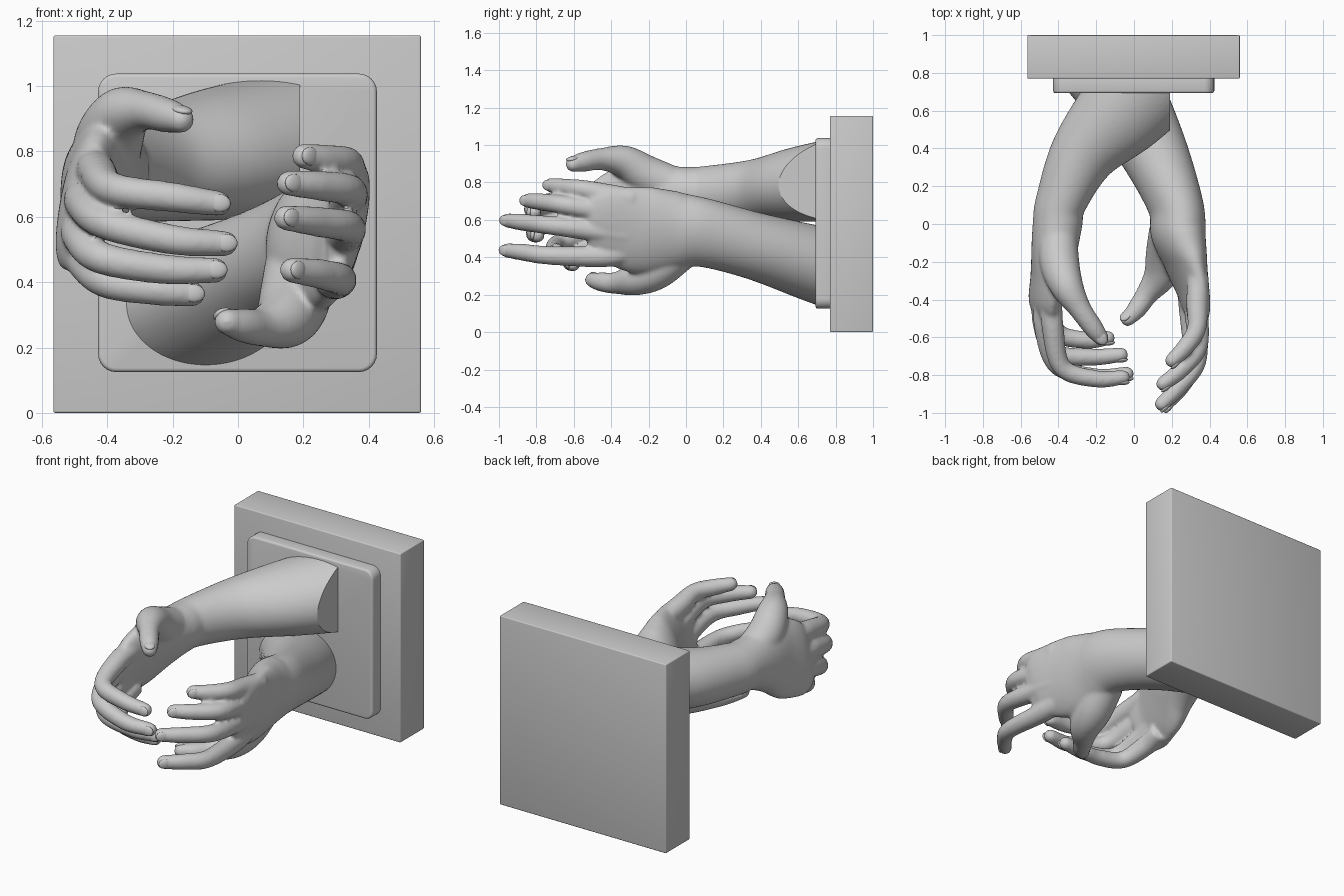
import bpy, bmesh, math
from mathutils import Vector, Matrix

if "Cube" in bpy.data.objects:
    bpy.data.objects.remove(bpy.data.objects["Cube"])


def add_object(name, bm, angle=35):
    mesh = bpy.data.meshes.new(name)
    bm.to_mesh(mesh)
    bm.free()
    ob = bpy.data.objects.new(name, mesh)
    bpy.context.collection.objects.link(ob)
    mesh.polygons.foreach_set("use_smooth", [True] * len(mesh.polygons))
    mesh.set_sharp_from_angle(angle=math.radians(angle))
    return ob


def slab(name, lo, hi, corner, edge):
    """Box with corners rounded in the xz plane and softened edges."""
    bm = bmesh.new()
    bmesh.ops.create_cube(bm, size=1)
    lo, hi = Vector(lo), Vector(hi)
    for v in bm.verts:
        v.co = Vector([(lo[i] + hi[i]) / 2 + v.co[i] * (hi[i] - lo[i]) for i in range(3)])
    if corner:
        es = [e for e in bm.edges if abs(e.verts[0].co.y - e.verts[1].co.y) > 0.01]
        bmesh.ops.bevel(bm, geom=es, offset=corner, segments=6, affect='EDGES', profile=0.5)
    es = [e for e in bm.edges if e.calc_face_angle(0) > 0.7]
    bmesh.ops.bevel(bm, geom=es, offset=edge, segments=3, affect='EDGES', profile=0.5)
    add_object(name, bm)


def smooth_path(keys, steps=8):
    """Catmull-Rom through positions and radii together."""
    k = [Vector(p) for p in keys]
    k = [2 * k[0] - k[1]] + k + [2 * k[-1] - k[-2]]
    out = []
    for i in range(1, len(k) - 2):
        a, b, c, d = k[i - 1:i + 3]
        for s in range(steps):
            t = s / steps
            out.append(0.5 * (2 * b + (c - a) * t + (2 * a - 5 * b + 4 * c - d) * t * t
                              + (3 * b - a - 3 * c + d) * t ** 3))
    return out + [k[-2]]


def tube(bm, keys, up, sides=28):
    """Loft of ellipses (x, y, z, half width, half height) with a rounded end."""
    path = smooth_path(keys)
    pos = [Vector(p[:3]) for p in path]
    n = len(path)
    rings = []
    for i, p in enumerate(path):
        t = (pos[min(i + 1, n - 1)] - pos[max(i - 1, 0)]).normalized()
        rings.append((pos[i], t, p[3], p[4]))
    p, t, w, h = rings[-1]
    for j in range(1, 6):
        a = j / 6 * math.pi / 2 * 1.1
        c = max(math.cos(a), 0.12)
        rings.append((p + t * min(w, h) * math.sin(a), t, w * c, h * c))
    loops = []
    for p, t, w, h in rings:
        side = t.cross(Vector(up)).normalized()
        v = side.cross(t)
        loops.append([bm.verts.new(p + side * w * math.cos(a) + v * h * math.sin(a))
                      for a in (2 * math.pi * q / sides for q in range(sides))])
    for a, b in zip(loops, loops[1:]):
        for q in range(sides):
            r = (q + 1) % sides
            bm.faces.new((a[q], a[r], b[r], b[q]))
    bm.faces.new(loops[0][::-1])
    bm.faces.new(loops[-1])


def nail(bm, keys, r, dorsal):
    """Flattened ellipsoid on the back of a finger tip."""
    a, tip = Vector(keys[-2]), Vector(keys[-1])
    t = (tip - a).normalized()
    d = Vector(dorsal)
    d = (d - t * d.dot(t)).normalized()
    m = Matrix((t, d.cross(t), d)).transposed().to_4x4()
    m.translation = tip - t * r * 1.0 + d * r * 0.7
    bmesh.ops.create_uvsphere(bm, u_segments=20, v_segments=10, radius=1,
                              matrix=m @ Matrix.Diagonal((r * 0.9, r * 0.72, r * 0.33, 1)))


def arm(name, limb, fingers, finger_r, thumb, thumb_r, dorsal, thumb_dorsal, cuts):
    bm = bmesh.new()
    tube(bm, limb, (0.25, 0, 1), 40)
    nails = bmesh.new()
    digits = [(f, finger_r, dorsal) for f in fingers] + [(thumb, thumb_r, thumb_dorsal)]
    for pts, radii, d in digits:
        keys = [Vector(p) for p in pts]
        nail(nails, keys, radii[-1], d)
        keys[-1] -= (keys[-1] - keys[-2]).normalized() * radii[-1]
        tube(bm, [(*p, r, r) for p, r in zip(keys, radii)], (0.1, 0.05, 1))
    bmesh.ops.recalc_face_normals(bm, faces=bm.faces)
    raw = add_object(name + "_raw", bm)
    # fuse the parts into one skin
    rm = raw.modifiers.new("fuse", 'REMESH')
    rm.mode, rm.voxel_size = 'VOXEL', 0.01
    sm = raw.modifiers.new("soften", 'SMOOTH')
    sm.factor, sm.iterations = 0.5, 10
    dg = bpy.context.evaluated_depsgraph_get()
    mesh = bpy.data.meshes.new_from_object(raw.evaluated_get(dg))
    skin = bmesh.new()
    skin.from_mesh(mesh)
    bpy.data.objects.remove(raw)
    bpy.data.meshes.remove(mesh)
    # flat trims at the mount
    for co, no in cuts:
        res = bmesh.ops.bisect_plane(skin, geom=skin.verts[:] + skin.edges[:] + skin.faces[:],
                                     plane_co=co, plane_no=no, clear_outer=True)
        edges = [e for e in res["geom_cut"] if isinstance(e, bmesh.types.BMEdge)]
        if edges:
            bmesh.ops.holes_fill(skin, edges=edges, sides=0)
    add_object(name, skin, 50)
    add_object(name + "_nails", nails, 60)


# wall mount
slab("back_slab", (-0.565, 0.77, 0), (0.56, 1.0, 1.155), 0, 0.006)
slab("mount_plate", (-0.428, 0.693, 0.125), (0.425, 0.79, 1.038), 0.055, 0.012)

wall = ((0, 0.697, 0), (0, 1, 0))
finger_r = (0.058, 0.058, 0.05, 0.046, 0.039)

# upper arm: thumb up, fingers curling to the right
arm("upper_arm",
    [(0.17, 0.84, 0.82, 0.27, 0.225), (-0.06, 0.60, 0.79, 0.245, 0.20),
     (-0.265, 0.375, 0.755, 0.18, 0.17), (-0.385, 0.12, 0.74, 0.135, 0.15),
     (-0.405, 0.0, 0.735, 0.13, 0.15), (-0.425, -0.15, 0.715, 0.115, 0.19),
     (-0.45, -0.28, 0.675, 0.09, 0.225), (-0.475, -0.40, 0.63, 0.07, 0.21),
     (-0.475, -0.48, 0.60, 0.055, 0.18)],
    [[(-0.44, -0.36, 0.76), (-0.43, -0.55, 0.735), (-0.38, -0.76, 0.685), (-0.20, -0.82, 0.66), (-0.02, -0.81, 0.635)],
     [(-0.47, -0.38, 0.67), (-0.47, -0.55, 0.64), (-0.405, -0.75, 0.58), (-0.20, -0.81, 0.53), (0.0, -0.79, 0.515)],
     [(-0.48, -0.36, 0.58), (-0.48, -0.52, 0.54), (-0.42, -0.68, 0.475), (-0.23, -0.705, 0.44), (-0.03, -0.69, 0.435)],
     [(-0.47, -0.33, 0.50), (-0.465, -0.45, 0.46), (-0.40, -0.58, 0.40), (-0.25, -0.615, 0.375), (-0.10, -0.60, 0.36)]],
    finger_r,
    [(-0.40, -0.03, 0.77), (-0.395, -0.2, 0.835), (-0.355, -0.33, 0.91),
     (-0.285, -0.45, 0.925), (-0.215, -0.55, 0.91), (-0.15, -0.635, 0.89)],
    (0.10, 0.105, 0.088, 0.06, 0.053, 0.042),
    (-0.1, -1, 0.1), (0.3, -0.4, 0.7),
    [((0.19, 0, 0), (1, 0, 0)), wall])

# lower arm: thumb down, fingers curling to the left
arm("lower_arm",
    [(-0.16, 0.86, 0.32, 0.25, 0.22), (-0.06, 0.69, 0.365, 0.225, 0.205),
     (0.11, 0.37, 0.46, 0.18, 0.18), (0.22, 0.10, 0.53, 0.145, 0.185),
     (0.235, -0.05, 0.54, 0.14, 0.215), (0.275, -0.20, 0.54, 0.105, 0.24),
     (0.31, -0.33, 0.56, 0.075, 0.225), (0.33, -0.43, 0.575, 0.06, 0.20),
     (0.335, -0.49, 0.575, 0.047, 0.17)],
    [[(0.34, -0.28, 0.71), (0.335, -0.42, 0.735), (0.33, -0.56, 0.765), (0.265, -0.66, 0.775), (0.175, -0.75, 0.79)],
     [(0.33, -0.30, 0.61), (0.335, -0.45, 0.645), (0.34, -0.65, 0.68), (0.25, -0.77, 0.695), (0.125, -0.87, 0.705)],
     [(0.32, -0.32, 0.52), (0.325, -0.47, 0.54), (0.335, -0.72, 0.57), (0.24, -0.86, 0.585), (0.12, -0.98, 0.60)],
     [(0.28, -0.30, 0.43), (0.295, -0.45, 0.405), (0.31, -0.73, 0.41), (0.25, -0.86, 0.425), (0.14, -0.985, 0.44)]],
    finger_r,
    [(0.19, -0.03, 0.44), (0.17, -0.16, 0.335), (0.14, -0.27, 0.285),
     (0.07, -0.37, 0.263), (0.015, -0.45, 0.268), (-0.06, -0.53, 0.285)],
    (0.11, 0.108, 0.09, 0.06, 0.052, 0.041),
    (0.35, -0.9, 0.05), (-0.5, 0.1, 0.5),
    [wall])
